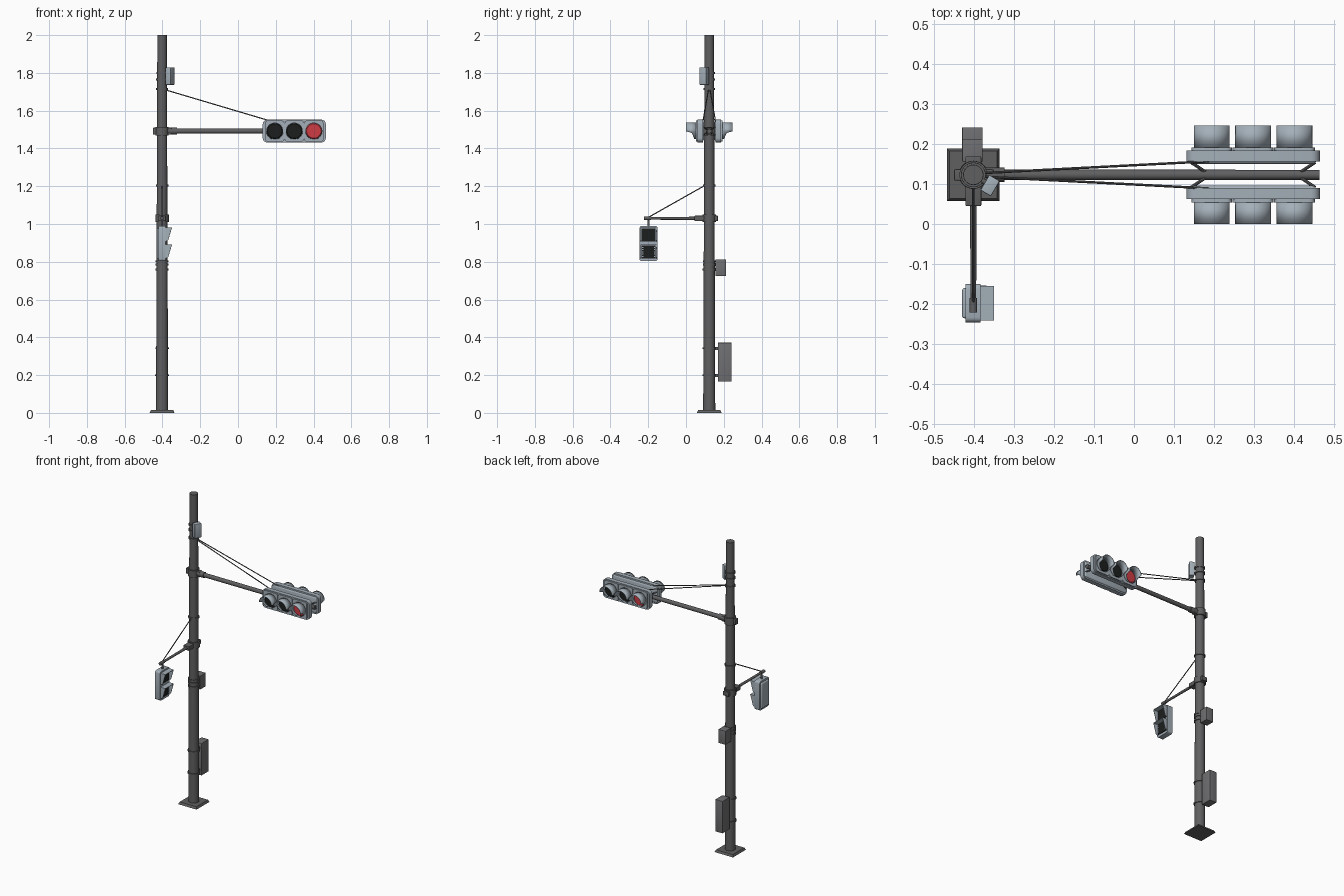
import bpy, bmesh, math
from mathutils import Vector, Matrix

if "Cube" in bpy.data.objects:
    bpy.data.objects.remove(bpy.data.objects["Cube"])

def mat(name, r, g, b):
    m = bpy.data.materials.new(name)
    m.diffuse_color = (r, g, b, 1)
    m.use_nodes = True
    m.node_tree.nodes["Principled BSDF"].inputs["Base Color"].default_value = m.diffuse_color
    return m

DARK = mat("pole grey", 0.115, 0.115, 0.12)
BOXG = mat("cabinet grey", 0.16, 0.16, 0.168)
LIGHT = mat("housing light grey", 0.37, 0.43, 0.48)
BLACK = mat("lens black", 0.012, 0.013, 0.013)
RED = mat("lens red", 0.62, 0.045, 0.06)

PX, PY = -0.402, 0.123          # pole axis
HX, AZ = 0.298, 1.492           # signal head centre, arm height

def finish(name, bm, m, smooth=True):
    bmesh.ops.recalc_face_normals(bm, faces=bm.faces)
    me = bpy.data.meshes.new(name)
    bm.to_mesh(me)
    bm.free()
    me.materials.append(m)
    o = bpy.data.objects.new(name, me)
    bpy.context.collection.objects.link(o)
    if smooth:
        bpy.ops.object.select_all(action='DESELECT')
        o.select_set(True)
        bpy.context.view_layer.objects.active = o
        bpy.ops.object.shade_smooth_by_angle(angle=math.radians(40))
    return o

def box(name, lo, hi, m, bevel=0.0, axis=None, seg=3):
    """Box; axis limits the bevel to edges running along that axis."""
    lo, hi = Vector(lo), Vector(hi)
    bm = bmesh.new()
    bmesh.ops.create_cube(bm, size=1)
    for v in bm.verts:
        v.co = Vector([(lo[i] + hi[i]) / 2 + v.co[i] * (hi[i] - lo[i]) for i in range(3)])
    if bevel:
        es = [e for e in bm.edges if axis is None or
              abs((e.verts[0].co - e.verts[1].co).normalized()[axis]) > 0.9]
        bmesh.ops.bevel(bm, geom=es, offset=bevel, segments=seg, profile=0.5, affect='EDGES')
    return finish(name, bm, m)

def rod(name, a, b, r1, m, r2=None, n=20):
    a, b = Vector(a), Vector(b)
    d = b - a
    bm = bmesh.new()
    mx = Matrix.Translation((a + b) / 2) @ d.to_track_quat('Z', 'Y').to_matrix().to_4x4()
    bmesh.ops.create_cone(bm, cap_ends=True, segments=n, radius1=r1,
                          radius2=r1 if r2 is None else r2, depth=d.length, matrix=mx)
    return finish(name, bm, m)

def solidify(o, t):
    md = o.modifiers.new("thickness", 'SOLIDIFY')
    md.thickness = t
    md.offset = 0
    return o

def pole_r(z):
    return 0.032 - 0.0035 * z

def ring(name, z, h, extra, m=DARK):
    rod(name, (PX, PY, z - h / 2), (PX, PY, z + h / 2), pole_r(z) + extra, m, n=28)

# base plate with sloping edge, and the tapered pole
plate = box("base_plate", (PX - .066, PY - .066, 0), (PX + .066, PY + .066, .014), DARK)
for v in plate.data.vertices:
    if v.co.z > .01:
        v.co.x = PX + (v.co.x - PX) * .9
        v.co.y = PY + (v.co.y - PY) * .9
rod("pole", (PX, PY, .01), (PX, PY, 2.0), pole_r(0), DARK, pole_r(2), n=32)
for i, z in enumerate((.199, .342, .76, .785, .803, 1.203, 1.714, 1.765, 1.80)):
    ring(f"pole_band_{i}", z, .010, .005)

# main arm with clamp
rod("main_arm", (PX, PY, AZ), (.464, PY, AZ), .0135, DARK, .0125)
ring("arm_clamp", AZ, .045, .008)
box("arm_clamp_lugs", (PX - .048, PY - .014, AZ - .018), (PX + .05, PY + .014, AZ + .018), DARK, .003)
rod("arm_socket", (PX, PY, AZ), (PX + .078, PY, AZ), .018, DARK)

# one signal head facing the front; the back one is a half-turn copy
head = []
head.append(box("signal_shell", (.131, .062, AZ - .06), (.465, .090, AZ + .06), LIGHT, .022, 1, 4))
bk = box("signal_shell_back", (.14, .075, AZ - .052), (.456, .096, AZ + .052), LIGHT, .010)
head.append(bk)

def visor(cx, i):
    bm = bmesh.new()
    rows = []
    n = 28
    for k in range(n + 1):
        t = math.radians(-70 + 320 * k / n)
        s = math.sin(t)
        length = .056 if s > -.05 else max(.012, .030 - .02 * (-s))
        x, z = cx + .0435 * math.cos(t), AZ + .0435 * s
        rows.append((bm.verts.new((x, .056, z)), bm.verts.new((x, .056 - length, z))))
    for p, q in zip(rows, rows[1:]):
        bm.faces.new((p[0], q[0], q[1], p[1]))
    return solidify(finish(f"signal_visor_{i}", bm, LIGHT), .003)

for i in range(3):
    cx = HX + (i - 1) * .1035
    head.append(box(f"signal_door_{i}", (cx - .051, .054, AZ - .056), (cx + .051, .066, AZ + .056),
                    LIGHT, .014, 1))
    head.append(rod(f"signal_lens_{i}", (cx, .055, AZ), (cx, .050, AZ), .0425,
                    RED if i == 2 else BLACK, .038, n=32))
    head.append(visor(cx, i))
# strap brackets from the shell ends to the arm, and stay cable
for sx in (-1, 1):
    for dz in (-.02, .02):
        head.append(rod(f"head_bracket_{sx}_{dz}", (HX + sx * .155, .092, AZ + dz),
                        (HX + sx * .12, PY - .008, AZ + dz * .3), .004, DARK, n=8))
turn = Matrix.Translation((HX, PY, 0)) @ Matrix.Rotation(math.pi, 4, 'Z') @ Matrix.Translation((-HX, -PY, 0))
for o in head:
    c = o.copy()
    c.name = "rear_" + o.name
    c.matrix_world = turn
    bpy.context.collection.objects.link(c)
for s in (-1, 1):
    rod(f"stay_cable_{s}", (PX + .015, PY + s * .004, 1.711), (.19, PY + s * .034, 1.54), .003, DARK, n=8)

# sensor near the top, turned towards the front right
sensor = box("sensor_box", (-.022, -.015, -.046), (.022, .015, .046), LIGHT, .003)
sensor.matrix_world = Matrix.Translation((-.360, .096, 1.783)) @ Matrix.Rotation(math.radians(60), 4, 'Z')
for z in (1.765, 1.80):
    rod("sensor_bracket", (PX, PY, z), (-.362, .098, z), .007, DARK, n=10)

# pedestrian arm, clamp, stay and hanger
PZ, HY = 1.03, -.198
ring("crossing_clamp", PZ, .04, .007)
box("crossing_clamp_lugs", (PX - .02, PY - .078, PZ - .014), (PX + .02, PY + .046, PZ + .014), DARK, .003)
rod("crossing_arm", (PX, PY, PZ), (PX, -.222, PZ), .009, DARK, .007, n=14)
rod("crossing_arm_tip", (PX, -.222, PZ), (PX, -.185, PZ), .010, DARK, n=14)
rod("crossing_stay", (PX, PY - .025, 1.203), (PX, HY, PZ + .006), .003, DARK, n=8)
rod("crossing_hanger", (PX, HY, PZ), (PX, HY, .98), .006, DARK, n=10)

# pedestrian head facing +x, with two hooded windows
shell = box("crossing_shell", (-.421, HY - .048, .803), (-.384, HY + .048, .990), LIGHT, .012, 0)
box("crossing_shell_back", (-.430, HY - .038, .815), (-.415, HY + .038, .978), LIGHT, .006)
for i, top in enumerate((.980, .890)):
    box(f"crossing_lens_{i}", (-.386, HY - .037, top - .072), (-.380, HY + .037, top - .004), BLACK)
    bm = bmesh.new()
    side = []
    for y in (HY - .042, HY + .042):
        tri = [bm.verts.new(p) for p in ((-.384, y, top), (-.350, y, top),
                                         (-.370, y, top - .068), (-.384, y, top - .072))]
        bm.faces.new(tri)
        side.append(tri)
    bm.faces.new((side[0][0], side[0][1], side[1][1], side[1][0]))
    solidify(finish(f"crossing_hood_{i}", bm, LIGHT, False), .003)
# pale marks along both sides of the lower window
for y in (HY - .031, HY + .031):
    for k in range(5):
        z = .826 + k * .012
        box("countdown_mark", (-.381, y - .003, z), (-.3785, y + .003, z + .005), LIGHT)

# control boxes behind the pole with their brackets
box("small_box", (PX - .028, .156, .725), (PX + .023, .212, .813), BOXG, .002)
box("large_box", (PX - .028, .170, .165), (PX + .023, .242, .372), BOXG, .002)
for z, y in ((.76, .158), (.785, .158), (.199, .175), (.342, .175)):
    box("box_bracket", (PX - .014, PY, z - .008), (PX + .012, y, z + .008), DARK)
